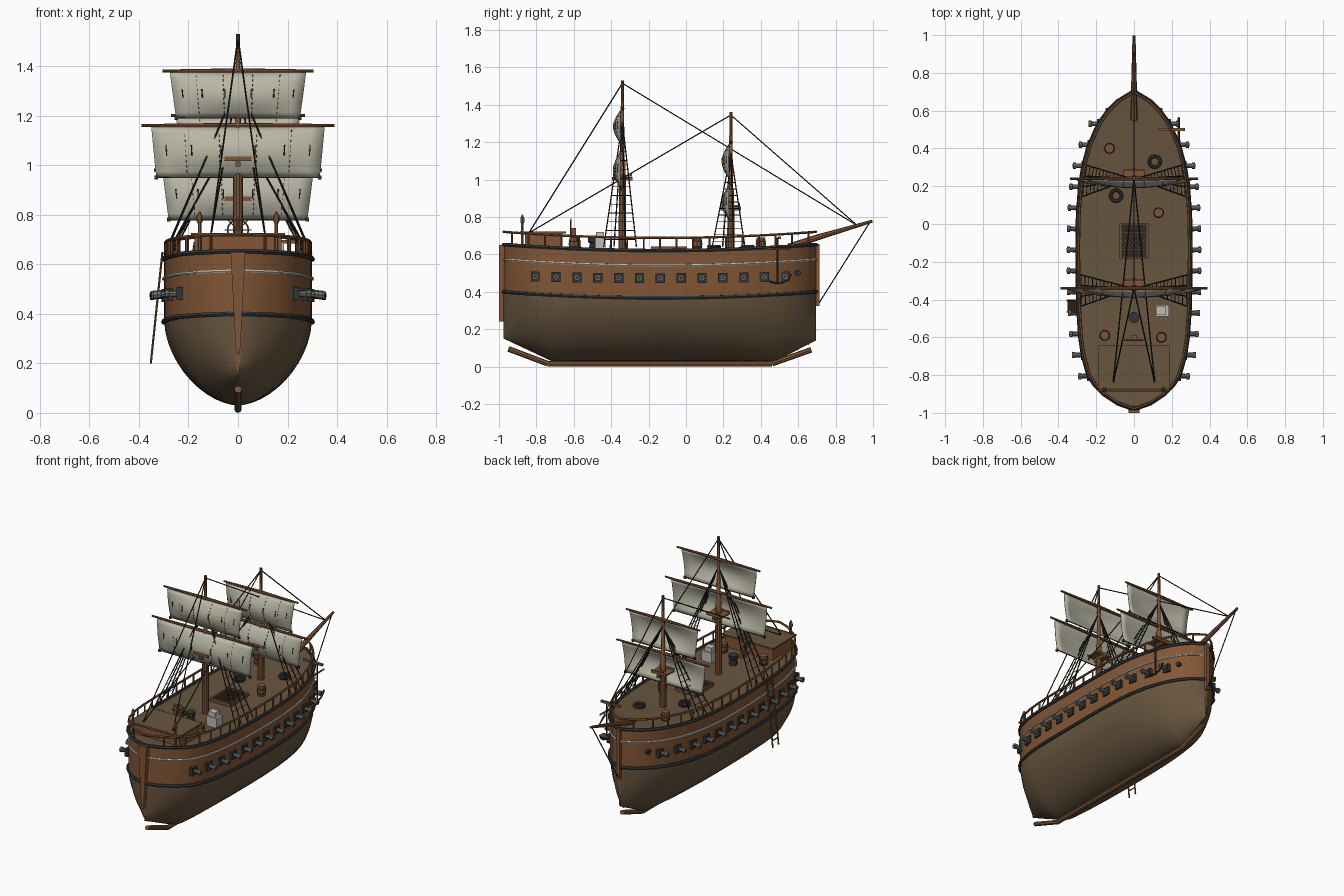
import bpy, bmesh, math
from mathutils import Vector, Matrix

if "Cube" in bpy.data.objects:
    bpy.data.objects.remove(bpy.data.objects["Cube"])

def mat(name, c):
    m = bpy.data.materials.new(name)
    m.diffuse_color = (*c, 1)
    m.use_nodes = True
    m.node_tree.nodes["Principled BSDF"].inputs["Base Color"].default_value = m.diffuse_color
    return m

PLANK = mat("orange_planking", (0.225, 0.095, 0.037))
BROWN = mat("dull_brown_wood", (0.138, 0.09, 0.049))
SPAR = mat("spar_wood", (0.21, 0.09, 0.037))
DARKWOOD = mat("dark_wood", (0.08, 0.045, 0.022))
IRON = mat("black_iron", (0.032, 0.036, 0.033))
GUN = mat("gun_metal", (0.15, 0.16, 0.145))
ROPE = mat("tarred_rope", (0.02, 0.018, 0.015))
SAIL = mat("sailcloth", (0.49, 0.475, 0.375))
PALE = mat("pale_paint", (0.52, 0.51, 0.46))

def add(name, mesh, mats, smooth=True):
    ob = bpy.data.objects.new(name, mesh)
    bpy.context.collection.objects.link(ob)
    for m in mats:
        mesh.materials.append(m)
    if smooth:
        bpy.ops.object.select_all(action='DESELECT')
        ob.select_set(True)
        bpy.context.view_layer.objects.active = ob
        bpy.ops.object.shade_smooth_by_angle(angle=math.radians(35))
    return ob

def tubes(name, paths, r, m, res=1, cyclic=False):
    """Round bars along paths; a point may carry a 4th value, its own radius."""
    cu = bpy.data.curves.new(name, 'CURVE')
    cu.dimensions, cu.bevel_depth, cu.bevel_resolution, cu.use_fill_caps = '3D', 1.0, res, True
    for p in paths:
        s = cu.splines.new('POLY')
        s.points.add(len(p) - 1)
        s.use_cyclic_u = cyclic
        for q, c in zip(s.points, p):
            q.co = (c[0], c[1], c[2], 1)
            q.radius = c[3] if len(c) > 3 else r
    tmp = bpy.data.objects.new("tmp", cu)
    bpy.context.collection.objects.link(tmp)
    dg = bpy.context.evaluated_depsgraph_get()
    me = bpy.data.meshes.new_from_object(tmp.evaluated_get(dg))
    bpy.data.objects.remove(tmp)
    me.materials.clear()
    return add(name, me, [m])

def boxes(name, items, m):
    """Boxes given as centre x, y, z, size x, y, z."""
    bm = bmesh.new()
    for x, y, z, a, b, c in items:
        bmesh.ops.create_cube(bm, size=1, matrix=Matrix.Translation((x, y, z)) @ Matrix.Diagonal((a, b, c, 1)))
    me = bpy.data.meshes.new(name)
    bm.to_mesh(me)
    return add(name, me, [m], False)

def ring(c, r, axis, n=16):
    out = []
    for i in range(n):
        u, v = r * math.cos(2 * math.pi * i / n), r * math.sin(2 * math.pi * i / n)
        out.append(Vector(c) + (Vector((u, v, 0)) if axis == 'z' else Vector((u, 0, v))))
    return out

# hull plan (y, half width), sheer and keel line
PLAN = [(-.975, .015), (-.95, .085), (-.9, .16), (-.85, .208), (-.8, .24), (-.7, .268), (-.6, .283),
        (-.45, .293), (-.3, .297), (-.1, .298), (.05, .295), (.2, .284), (.3, .268), (.4, .242),
        (.5, .2), (.55, .172), (.6, .135), (.65, .085), (.695, .012)]

def lerp(tab, y):
    for (a, u), (b, v) in zip(tab, tab[1:]):
        if y <= b:
            return u + (v - u) * max(0, y - a) / (b - a)
    return tab[-1][1]

def width(y): return lerp(PLAN, y)
def sheer(y): return 0.033 * ((y + .14) / .84) ** 2
def bottom(y): return lerp([(-.975, .15), (-.72, .03), (.48, .03), (.695, .14)], y)

ys = sorted({p[0] for p in PLAN} | {-.72, .48, -.925, -.2, .12})
bm = bmesh.new()
ROWS = 12
sections = []
for y in ys:
    s, zb, w = sheer(y), bottom(y), width(y)
    zw = .37 + s
    half = []
    for i in range(ROWS + 1):
        t = 1 - math.cos(math.pi / 2 * i / ROWS)
        half.append((w * (1 - (1 - t) ** 1.75) ** .571, zb + (zw - zb) * t))
    half += [(w, .5 + s), (w, .62 + s)]
    loop = [(-x, z) for x, z in reversed(half[1:])] + half
    sections.append([bm.verts.new((x, y, z)) for x, z in loop])
n = len(sections[0])
for a, b in zip(sections, sections[1:]):
    for i in range(n):
        j = (i + 1) % n
        f = bm.faces.new((a[i], a[j], b[j], b[i]))
        # planking above the lower wale, dull brown below it and on the deck
        f.material_index = 0 if i in (0, 1, n - 2, n - 3) else 1
for s in (sections[0], sections[-1]):
    f = bm.faces.new(s)
bmesh.ops.recalc_face_normals(bm, faces=bm.faces)
me = bpy.data.meshes.new("hull")
bm.to_mesh(me)
add("hull", me, [PLANK, BROWN])

def outline(off, dz):
    side = [(width(y) + off, y, dz + sheer(y)) for y in ys]
    return side + [(-x, y, z) for x, y, z in reversed(side)]

# mouldings round the hull
tubes("top_wale", [outline(.002, .62)], .011, IRON, 1, True)
tubes("lower_wale", [outline(.002, .367)], .011, IRON, 1, True)
tubes("pale_stripe", [outline(.002, .54)], .007, PALE, 1, True)
tubes("hand_rail", [outline(-.006, .688)], .007, SPAR, 1, True)
posts = [-.93 + i * .088 for i in range(19)]
tubes("rail_posts", [[(s * (width(y) - .006), y, .62 + sheer(y)), (s * (width(y) - .006), y, .688 + sheer(y))]
                     for y in posts for s in (-1, 1)], .006, SPAR)

# keel, rudder and stem
tubes("keel", [[(0, -.74, .015), (0, .46, .015)], [(0, -.95, .095), (0, -.74, .016)],
               [(0, .46, .016), (0, .67, .09)]], .015, SPAR, 2)
bm = bmesh.new()
vs = [bm.verts.new((x, y, z)) for y in (-1, -.965) for x, z in ((-.008, .24), (.008, .24), (.03, .65), (-.03, .65))]
for f in ((0, 1, 2, 3), (7, 6, 5, 4), (0, 4, 5, 1), (1, 5, 6, 2), (2, 6, 7, 3), (3, 7, 4, 0)):
    bm.faces.new([vs[i] for i in f])
me = bpy.data.meshes.new("rudder")
bm.to_mesh(me)
add("rudder", me, [PLANK], False)
boxes("stem_post", [(0, .7, .49, .025, .025, .33)], PLANK)
tubes("stem_foot", [[(0, .65, .12), (0, .69, .2)]], .01, SPAR)

# gun ports, lids and guns
guns = [(s, -.805 + .1113 * i) for i in range(13) for s in (-1, 1)]
gz = lambda y: .473 + .4 * sheer(y)
boxes("gun_ports", [(s * width(y), y, gz(y), .024, .05, .052) for s, y in guns], IRON)
tubes("guns", [[(s * (width(y) + d), y, gz(y), r) for d, r in
                ((-.03, .014), (.04, .012), (.042, .017), (.058, .017))] for s, y in guns], .012, GUN, 2)
tubes("gun_bores", [[(s * (width(y) + .055), y, gz(y)), (s * (width(y) + .059), y, gz(y))] for s, y in guns],
      .009, IRON, 1)
tubes("hawse_holes", [[(s * .11, .59, .5), (s * .152, .6, .5)] for s in (-1, 1)], .016, IRON, 2)

# masts, tops, yards, sails and rigging
MASTS = [("main", -.34, 1.53, 1.02, 1.31, ((1.38, .305, .275, .25, 1.19), (1.16, .39, .35, .33, .95))),
         ("fore", .24, 1.36, .86, 1.14, ((1.2, .27, .25, .225, 1.0), (.98, .34, .305, .28, .78)))]
for name, y0, top, plat, apex, sails in MASTS:
    tubes(name + "_mast", [[(0, y0, .61, .022), (0, y0, plat, .019), (0, y0, plat + .08, .017),
                            (0, y0, plat + .09, .012), (0, y0, top, .008)]], .02, SPAR, 3)
    boxes(name + "_top", [(0, y0, plat, .11, .1, .008), (0, y0 - .045, plat + .008, .11, .01, .012),
                          (0, y0 + .045, plat + .008, .11, .01, .012), (0, y0, plat - .015, .02, .11, .02)], SPAR)
    for k, (zy, hy, w0, w1, zb) in enumerate(sails):
        label = name + ("_upper", "_lower")[k]
        tubes(label + "_yard", [[(-hy, y0, zy, .006), (0, y0, zy, .011), (hy, y0, zy, .006)]], .01, SPAR, 2)

        def spot(u, v, out=0):
            bulge = math.sin(math.pi * v) * (.006 + .036 * (1 - u * u))
            return (u * (w0 + (w1 - w0) * v), y0 - .006 - bulge - out, zy - .006 + (zb - zy + .006) * v)
        bm = bmesh.new()
        g = [[bm.verts.new(spot(-1 + i / 6, j / 8)) for i in range(13)] for j in range(9)]
        for j in range(8):
            for i in range(12):
                bm.faces.new((g[j][i], g[j + 1][i], g[j + 1][i + 1], g[j][i + 1]))
        me = bpy.data.meshes.new(label + "_sail")
        bm.to_mesh(me)
        ob = add(label + "_sail", me, [SAIL])
        sol = ob.modifiers.new("thickness", 'SOLIDIFY')
        sol.thickness, sol.offset = .004, 0
        tubes(label + "_reef_points", [[spot(u, v, .003) for v in (.36, .56)]
                                       for u in (-.85, -.55, -.2, .2, .55, .85)], .0025, ROPE)
        tubes(label + "_seams", [[spot(u, .05 + .1 * i, .0015), spot(u, .1 + .1 * i, .0015)]
                                 for u in (-.62, -.22, .22, .62) for i in range(9)], .0014, ROPE, 0)
        tubes(label + "_foot_rope", [[spot(-1 + i / 6, 1) for i in range(13)]], .003, ROPE)
        boxes(label + "_clews", [(s * w1, y0 - .008, zb, .014, .012, .016) for s in (-1, 1)], IRON)
    # shrouds with ratlines
    feet = (-.1, -.045, .015, .075)
    shroud = lambda s, d, t: Vector((s * width(y0 + d), y0 + d, .64)).lerp(Vector((s * .01, y0, apex)), t)
    tubes(name + "_shrouds", [[shroud(s, d, 0), shroud(s, d, 1)] for s in (-1, 1) for d in feet], .0035, ROPE)
    tubes(name + "_ratlines", [[shroud(s, d, .06 + .07 * i) for d in feet] for s in (-1, 1) for i in range(12)],
          .002, ROPE, 0)
    # stays
    tubes(name + "_stays", [[(0, y0, top - .015), (0, .915, .755)]] +
          [[(0, y0, top - .015), (s * .11, -.84, .715)] for s in (-1, 1)], .0035, ROPE)

# bowsprit
tubes("bowsprit", [[(0, .55, .64, .018), (0, .7, .69, .016), (0, .997, .778, .008)]], .015, SPAR, 2)
tubes("bobstay", [[(0, .985, .775), (0, .705, .33)]], .0035, ROPE)

# deckhouse and stern fittings
boxes("deckhouse", [(0, -.76, .67, .35, .2, .09)], PLANK)
boxes("deckhouse_roof", [(0, -.76, .717, .375, .235, .01)], BROWN)
tubes("stern_rail", [[(-.19, -.88, .72), (.19, -.88, .72)]], .007, SPAR)
tubes("lantern_posts", [[(s * .155, -.875, .63), (s * .155, -.875, .77)] for s in (-1, 1)], .007, SPAR)
tubes("lanterns", [[(s * .155, -.875, z, r) for z, r in ((.765, .008), (.775, .013), (.795, .012), (.812, .003))]
                   for s in (-1, 1)], .012, SPAR)

# steering wheel
hub = Vector((0, -.615, .738))
tubes("wheel_rim", [ring(hub, .042, 'y')], .004, SPAR, 1, True)
tubes("wheel_spokes", [[hub - d, hub + d] for d in
                       (Vector((.055 * math.cos(a), 0, .055 * math.sin(a))) for a in (0, .785, 1.571, 2.356))], .003, SPAR)
boxes("wheel_stand", [(0, -.6, .68, .03, .025, .12)], SPAR)

# deck gear
CASKS = ((-.13, .4), (.13, .06), (-.155, -.59), (.145, -.6))
tubes("barrels", [[(x, y, .62, .023), (x, y, .655, .029), (x, y, .69, .024)] for x, y in CASKS], .03, SPAR, 3)
tubes("barrel_hoops", [ring((x, y, z), .0265, 'z') for z in (.64, .67) for x, y in CASKS], .002, IRON, 0, True)
tubes("rope_coils", [ring((x, y, .632 + k * .01), .029, 'z') for k in (0, 1) for x, y in ((.11, .33), (-.095, .15))],
      .009, IRON, 1, True)
tubes("capstan", [[(0, -.495, .61, .03), (0, -.495, .66, .02), (0, -.495, .665, .03), (0, -.495, .69, .03)]],
      .03, IRON, 3)
boxes("crates", [(.15, -.46, .655, .072, .06, .07), (.145, -.46, .705, .05, .045, .03)], PALE)
boxes("hatch_frame", [(s * .07, -.09, .63, .012, .19, .025) for s in (-1, 1)] +
      [(0, -.09 + s * .09, .63, .15, .012, .025) for s in (-1, 1)], BROWN)
boxes("hatch_hole", [(0, -.09, .623, .13, .17, .006)], IRON)
boxes("hatch_grating", [(-.07 + .02 * i, -.09, .632, .008, .18, .008) for i in range(1, 7)] +
      [(0, -.18 + .0225 * i, .632, .13, .008, .008) for i in range(1, 8)], DARKWOOD)

# boarding ladder on the port side
rail = lambda y, t: Vector((-.305, y, .65)).lerp(Vector((-.352, y, .2)), t)
tubes("ladder_rails", [[rail(y, 0), rail(y, 1)] for y in (-.465, -.405)], .005, SPAR)
tubes("ladder_rungs", [[rail(-.465, t / 10), rail(-.405, t / 10)] for t in range(1, 10)], .004, SPAR)

# anchor and its beam
boxes("anchor_beam", [(.2, .5, .69, .14, .014, .014)], SPAR)
tubes("anchor_shank", [[(.237, .49, .69), (.237, .49, .445)]], .006, IRON)
tubes("anchor_arms", [[(.237, .49 + .072 * math.sin(a), .505 - .06 * math.cos(a)) for a in
                       (-1.4, -1, -.5, 0, .5, 1, 1.4)]], .006, IRON)
tubes("anchor_stock", [[(.237, .43, .63), (.237, .56, .63)]], .005, SPAR)
